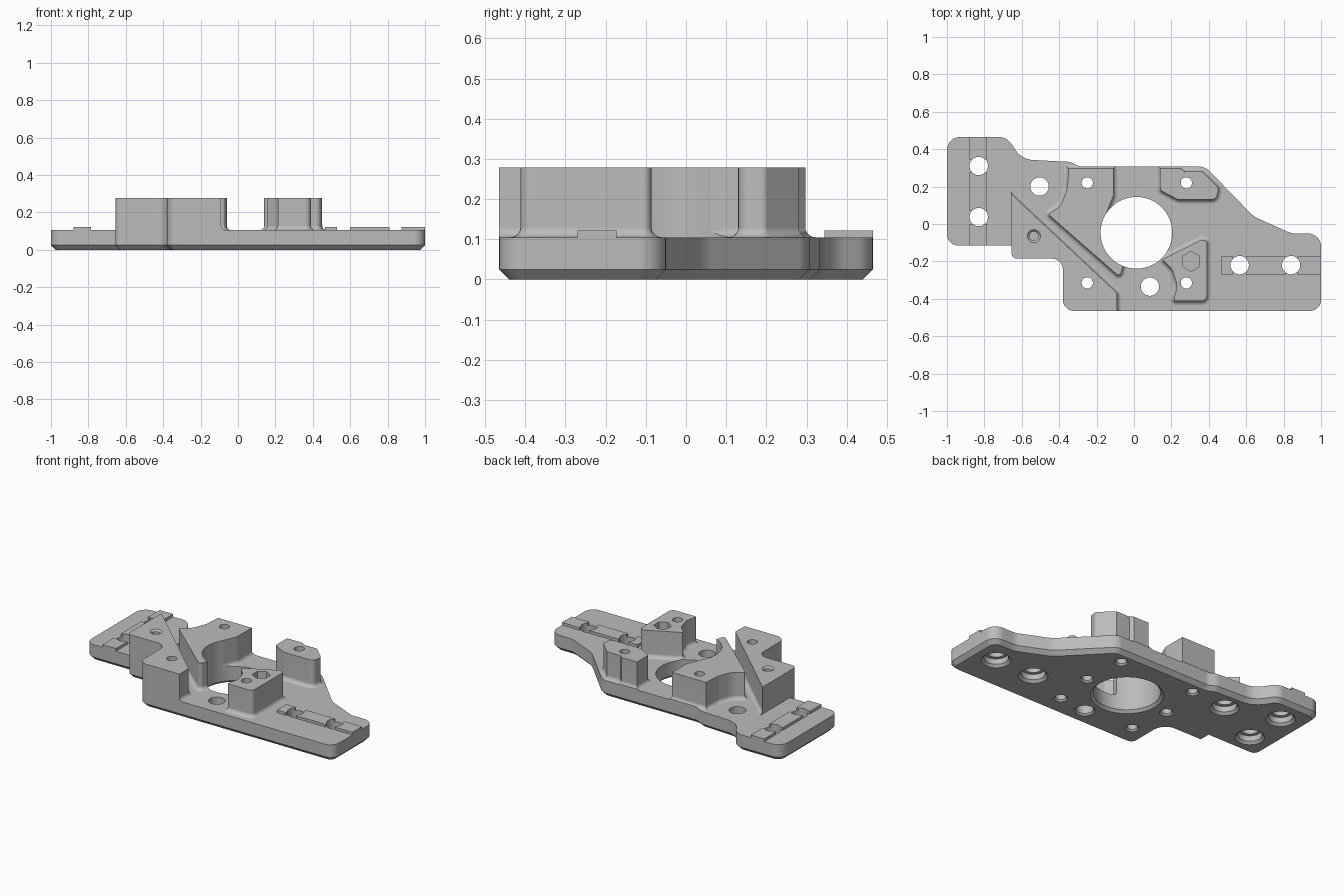
import bpy, bmesh, math
from mathutils import Vector

old = bpy.data.objects.get("Cube")
if old:
    bpy.data.objects.remove(old, do_unlink=True)

TOP, HIGH, FILLET = 0.105, 0.278, 0.025

grey = bpy.data.materials.new("machined_grey")
grey.use_nodes = True
grey.diffuse_color = (0.5, 0.5, 0.5, 1)
grey.node_tree.nodes["Principled BSDF"].inputs["Base Color"].default_value = (0.5, 0.5, 0.5, 1)


def rounded(corners, steps=8):
    """Counter-clockwise outline from (x, y, radius) corners with arcs."""
    pts = [Vector(c[:2]) for c in corners]
    n = len(pts)
    area = sum(pts[i - 1].x * pts[i].y - pts[i].x * pts[i - 1].y for i in range(n))
    out = []
    for i, p in enumerate(pts):
        r = corners[i][2] if len(corners[i]) > 2 else 0
        a, b = pts[i - 1] - p, pts[(i + 1) % n] - p
        half = a.angle(b) / 2
        if r == 0 or half > 1.55:
            out.append(p)
            continue
        cut = min(r / math.tan(half), a.length * 0.49, b.length * 0.49)
        r = cut * math.tan(half)
        centre = p + (a.normalized() + b.normalized()).normalized() * (r / math.sin(half))
        u, v = p + a.normalized() * cut - centre, p + b.normalized() * cut - centre
        sweep = u.angle(v)
        for k in range(steps + 1):
            t = k / steps
            out.append(centre + (u * math.sin((1 - t) * sweep) + v * math.sin(t * sweep)) / math.sin(sweep))
    return out if area > 0 else out[::-1]


def offset(pts, d):
    """Move a counter-clockwise outline outward by d."""
    out = []
    for i, p in enumerate(pts):
        e, f = (p - pts[i - 1]).normalized(), (pts[(i + 1) % len(pts)] - p).normalized()
        n, m = Vector((e.y, -e.x)), Vector((f.y, -f.x))
        out.append(p + (n + m) * (d / (1 + n.dot(m))))
    return out


def loft(name, rings):
    """Closed solid through a stack of (outline, z) rings."""
    bm = bmesh.new()
    loops = [[bm.verts.new((p[0], p[1], z)) for p in pts] for pts, z in rings]
    n = len(loops[0])
    for lo, hi in zip(loops, loops[1:]):
        for i in range(n):
            j = (i + 1) % n
            bm.faces.new((lo[i], lo[j], hi[j], hi[i]))
    bm.faces.new(loops[0][::-1])
    bm.faces.new(loops[-1])
    bmesh.ops.recalc_face_normals(bm, faces=bm.faces)
    mesh = bpy.data.meshes.new(name)
    bm.to_mesh(mesh)
    bm.free()
    obj = bpy.data.objects.new(name, mesh)
    bpy.context.collection.objects.link(obj)
    mesh.materials.append(grey)
    return obj


def box(name, x0, x1, y0, y1, z0, z1):
    pts = [(x0, y0), (x1, y0), (x1, y1), (x0, y1)]
    return loft(name, [(pts, z0), (pts, z1)])


def turned(name, x, y, profile, sides=40):
    """Round tool from (radius, z) pairs."""
    ang = [math.tau * (i + 0.5) / sides for i in range(sides)]
    return loft(name, [([(x + r * math.cos(a), y + r * math.sin(a)) for a in ang], z) for r, z in profile])


def combine(target, tool, operation):
    tool.hide_render = True
    mod = target.modifiers.new("cut", 'BOOLEAN')
    mod.operation, mod.solver, mod.object = operation, 'EXACT', tool
    bpy.context.view_layer.objects.active = target
    bpy.ops.object.modifier_apply(modifier=mod.name)
    bpy.data.objects.remove(tool, do_unlink=True)


def tower(name, corners):
    """Tall block with a concave fillet at its foot."""
    pts = rounded(corners, 5)
    rings = [(offset(pts, FILLET), 0.06)]
    for k in range(6):
        a = k / 5 * math.pi / 2
        rings.append((offset(pts, FILLET * (1 - math.sin(a))), TOP + FILLET * (1 - math.cos(a))))
    return loft(name, rings + [(pts, HIGH)])


# Base slab, trimmed to the outline later
body = box("bracket_body", -1.2, 1.2, -0.7, 0.7, -0.1, TOP)

# Corner block behind the diagonal groove
corner = tower("corner_block", [(-0.8, 0.296), (-0.8, -0.6), (-0.09, -0.6), (-0.09, -0.37, 0.02)])
combine(corner, box("trim", -0.655, 1, -1, 1, 0, 1), 'INTERSECT')
combine(body, corner, 'UNION')

# Remaining tall blocks around the bore
towers = {
    "wedge_block": [(-0.35, 0.297), (-0.356, 0.19, 0.1), (-0.392, 0.095, 0.1), (-0.46, 0.052, 0.01),
                    (-0.075, -0.285, 0.02), (-0.062, -0.235, 0.01), (-0.03, -0.1), (-0.147, 0.06),
                    (-0.11, 0.15, 0.04), (-0.11, 0.297)],
    "rear_block": [(0.14, 0.297), (0.25, 0.297), (0.27, 0.28), (0.365, 0.28), (0.452, 0.195, 0.02),
                   (0.44, 0.13, 0.03), (0.235, 0.13, 0.04), (0.14, 0.18, 0.02)],
    "front_block": [(0.15, -0.19, 0.01), (0.205, -0.245, 0.05), (0.232, -0.33, 0.08), (0.21, -0.412, 0.01),
                    (0.39, -0.412, 0.03), (0.39, -0.09, 0.03), (0.36, -0.085, 0.02)],
}
for name, corners in towers.items():
    combine(body, tower(name, corners), 'UNION')

# Raised key strips, interrupted at the bolt holes
for a, b in ((0.345, 0.6), (0.07, 0.275), (-0.3, 0.0)):
    combine(body, box("side_key", -0.88, -0.785, a, b, 0.06, 0.122), 'UNION')
for a, b in ((0.465, 0.53), (0.6, 0.81), (0.875, 1.1)):
    combine(body, box("front_key", a, b, -0.27, -0.173, 0.06, 0.122), 'UNION')

# Outer profile with chamfered underside
outline = rounded([(-1, 0.465, 0.07), (-0.68, 0.465, 0.08), (-0.6, 0.345, 0.12), (-0.34, 0.332, 0.08),
                   (-0.29, 0.307, 0.06), (0.38, 0.307, 0.08), (0.64, 0.04, 0.15), (0.84, -0.05, 0.1),
                   (1, -0.05, 0.07), (1, -0.465, 0.06), (-0.38, -0.465, 0.06), (-0.38, -0.185, 0.06),
                   (-0.655, -0.185, 0.03), (-0.655, -0.115), (-1, -0.115, 0.06)])
combine(body, loft("profile", [(offset(outline, -0.025), 0), (outline, 0.025), (outline, 0.5)]), 'INTERSECT')


def drill(x, y, r, bevel=0.01, end=0.5):
    combine(body, turned("drill", x, y, [(r + 2 * bevel, -bevel), (r, bevel), (r, end)]), 'DIFFERENCE')


# Central bore, plain bolt hole, small through holes, blind dowel holes
drill(0.013, -0.047, 0.192, 0.016)
drill(0.085, -0.335, 0.049)
for x in (-0.25, 0.28):
    for y in (-0.315, 0.22):
        drill(x, y, 0.03)
for x in (-0.285, 0.305):
    drill(x, -0.053, 0.03, end=0.08)

# Counterbored bolt holes
for x, y in ((-0.83, 0.31), (-0.83, 0.037), (-0.505, 0.2), (0.565, -0.22), (0.84, -0.22)):
    tool = [(0.1, -0.015), (0.07, 0.015), (0.07, 0.05), (0.049, 0.05), (0.049, 0.5)]
    combine(body, turned("counterbore", x, y, tool), 'DIFFERENCE')

# Blind pockets in the tops of the blocks
combine(body, turned("hex_pocket", 0.305, -0.2, [(0.053, 0.16), (0.053, 0.5)], 6), 'DIFFERENCE')
combine(body, turned("pin_pocket", -0.535, -0.065,
                     [(0.024, 0.15), (0.024, HIGH - 0.011), (0.046, HIGH + 0.011)]), 'DIFFERENCE')

# Smooth curved walls, crisp edges
bpy.ops.object.select_all(action='DESELECT')
body.select_set(True)
bpy.context.view_layer.objects.active = body
bpy.ops.object.shade_smooth_by_angle(angle=math.radians(30))
normals = body.modifiers.new("weighted_normals", 'WEIGHTED_NORMAL')
normals.keep_sharp = True
